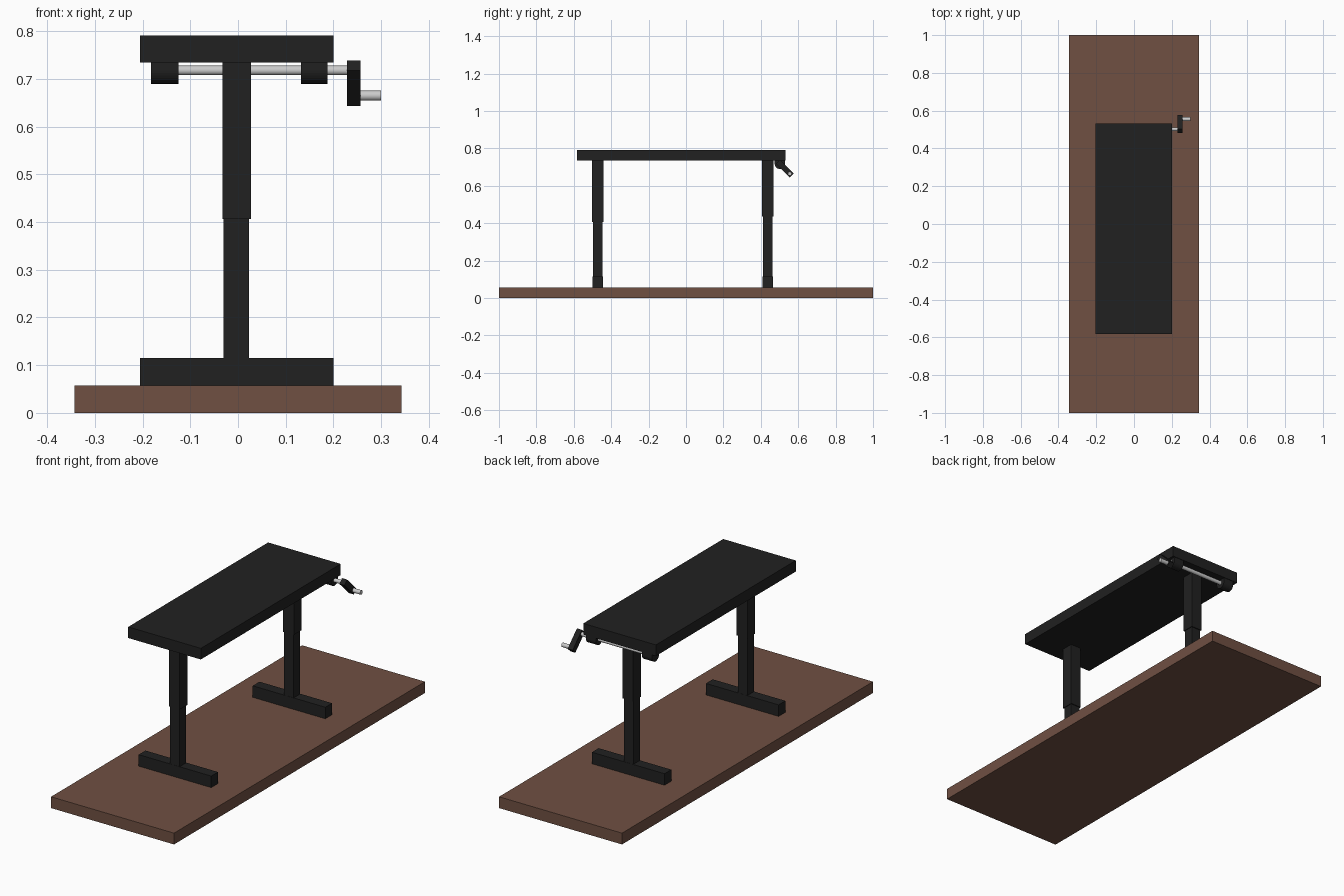
import bpy, bmesh, math
from mathutils import Vector, Matrix

if "Cube" in bpy.data.objects:
    bpy.data.objects.remove(bpy.data.objects["Cube"])


def material(name, color):
    m = bpy.data.materials.new(name)
    m.diffuse_color = color
    m.use_nodes = True
    m.node_tree.nodes["Principled BSDF"].inputs["Base Color"].default_value = m.diffuse_color
    return m


black = material("black_finish", (0.015, 0.015, 0.015, 1))
brown = material("brown_floor", (0.16, 0.08, 0.055, 1))


def finish(name, bm, mat):
    bmesh.ops.recalc_face_normals(bm, faces=bm.faces[:])
    me = bpy.data.meshes.new(name)
    bm.to_mesh(me)
    bm.free()
    ob = bpy.data.objects.new(name, me)
    bpy.context.collection.objects.link(ob)
    if mat:
        me.materials.append(mat)
    return ob


def box(name, x, y, z, mat=black):
    """Box from (min, max) ranges."""
    bm = bmesh.new()
    size = [r[1] - r[0] for r in (x, y, z)]
    mid = [(r[0] + r[1]) / 2 for r in (x, y, z)]
    bmesh.ops.create_cube(bm, size=1, matrix=Matrix.Translation(mid) @ Matrix.Diagonal((*size, 1)))
    return finish(name, bm, mat)


def extrude_x(name, profile, x, mat=None, smooth=False):
    """Closed (y, z) profile swept along x."""
    bm = bmesh.new()
    face = bm.faces.new([bm.verts.new((x[0], y, z)) for y, z in profile])
    new = bmesh.ops.extrude_face_region(bm, geom=[face])["geom"]
    bmesh.ops.translate(bm, vec=(x[1] - x[0], 0, 0),
                        verts=[v for v in new if isinstance(v, bmesh.types.BMVert)])
    # keep the start cap so the solid is closed
    if not any(all(abs(v.co.x - x[0]) < 1e-6 for v in f.verts) for f in bm.faces):
        bmesh.ops.holes_fill(bm, edges=bm.edges[:], sides=0)
    ob = finish(name, bm, mat)
    if smooth:
        for p in ob.data.polygons:
            p.use_smooth = len(p.vertices) == 4
    return ob


def arc(c, r, a0, a1, n):
    return [(c[0] + r * math.cos(a0 + (a1 - a0) * i / n),
             c[1] + r * math.sin(a0 + (a1 - a0) * i / n)) for i in range(n + 1)]


def rod(name, c, r, x):
    return extrude_x(name, arc(c, r, 0, 2 * math.pi, 24)[:-1], x, None, True)


# Floor slab and table top
box("floor_slab", (-0.343, 0.343), (-1, 1), (0, 0.057), brown)
box("table_top", (-0.205, 0.2), (-0.582, 0.533), (0.735, 0.791))

# Telescoping legs with feet
for side, y, sleeve_z in (("front", -0.472, 0.406), ("back", 0.437, 0.435)):
    box(side + "_foot", (-0.205, 0.2), (y - 0.027, y + 0.027), (0.057, 0.115))
    box(side + "_lower_leg", (-0.03, 0.023), (y - 0.026, y + 0.026), (0.11, 0.5))
    box(side + "_upper_leg", (-0.033, 0.027), (y - 0.031, y + 0.031), (sleeve_z, 0.737))

# Crank rod with two round-bottomed brackets under the top
axis = (0.502, 0.718)
grip = (0.555, 0.665)
rod("crank_rod", axis, 0.01, (-0.15, 0.235))
hanger = arc(axis, 0.028, math.pi, 2 * math.pi, 16) + [(axis[0] + 0.028, 0.737), (axis[0] - 0.028, 0.737)]
for side, x in (("left", (-0.182, -0.125)), ("right", (0.132, 0.188))):
    extrude_x(side + "_rod_bracket", hanger, x, black)

# Crank arm runs diagonally from rod to grip
a, b = Vector(axis), Vector(grip)
d = (b - a).normalized() * 0.015
n = Vector((-d.y, d.x))
extrude_x("crank_arm", [a - d - n, b + d - n, b + d + n, a - d + n], (0.229, 0.257), black)
rod("crank_grip", grip, 0.0105, (0.25, 0.3))
